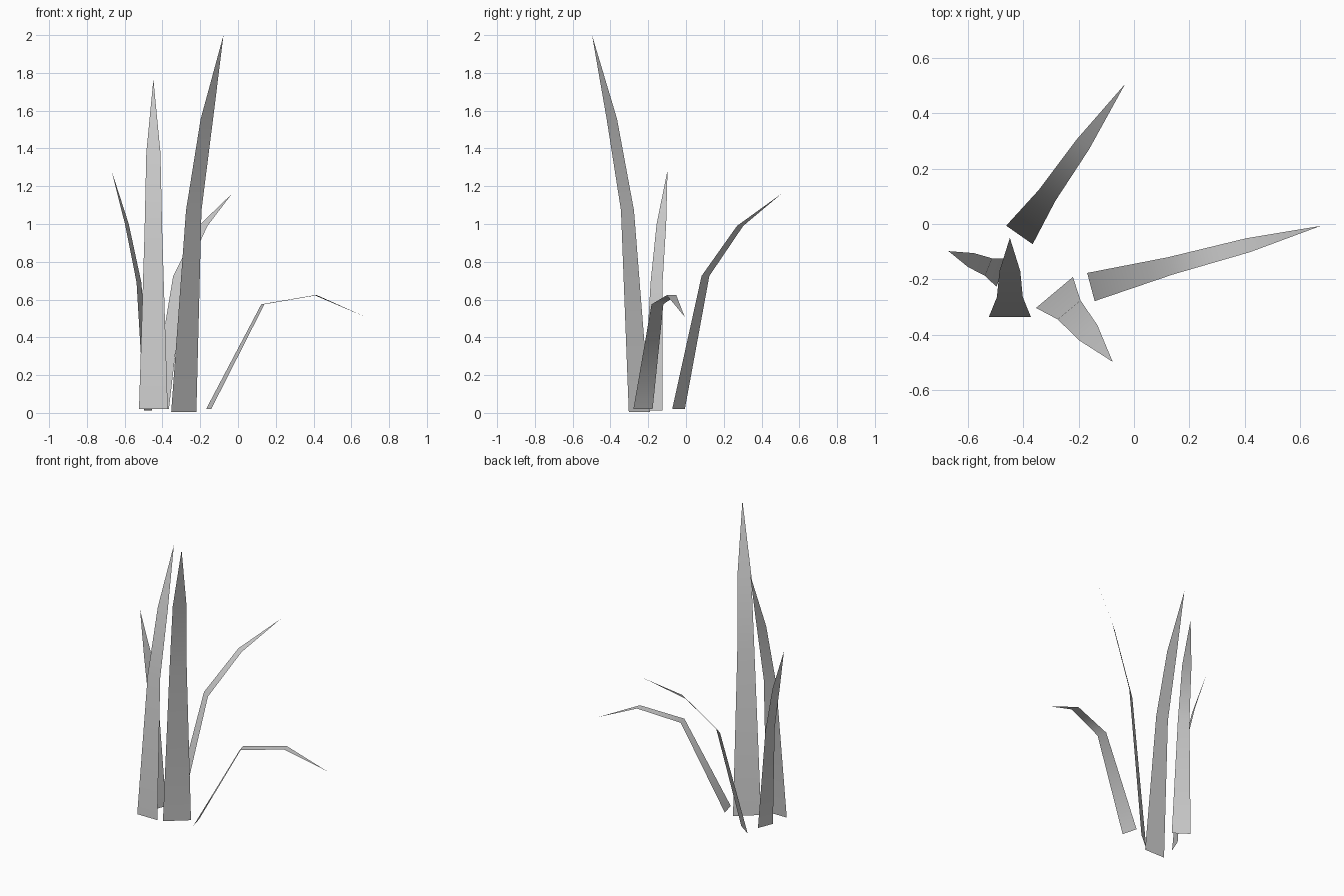
import bpy
import bmesh
from math import cos, sin, radians
from mathutils import Vector

cube = bpy.data.objects.get("Cube")
if cube:
    bpy.data.objects.remove(cube, do_unlink=True)

# Single flat colour for all blades
mat = bpy.data.materials.new("light grey")
mat.use_nodes = True
grey = (0.6, 0.6, 0.6, 1.0)
mat.diffuse_color = grey
mat.node_tree.nodes["Principled BSDF"].inputs["Base Color"].default_value = grey

# Half widths of the three cross-lines of a full-size blade; the tip is a point
HALF_WIDTHS = (0.087, 0.0535, 0.0428)

# Side profile (reach, height) of an upright full-size blade
UPRIGHT = ((0, 0), (0.082, 1.067), (0.19, 1.551), (0.327, 1.995))


def blade(name, root, heading, size, profile):
    """Flat tapering strip that bends outward along its heading."""
    forward = Vector((cos(radians(heading)), sin(radians(heading)), 0))
    side = Vector((-forward.y, forward.x, 0))
    spine = [Vector(root) + forward * r + Vector((0, 0, h)) for r, h in profile]
    bm = bmesh.new()
    rows = []
    for point, half in zip(spine, HALF_WIDTHS):
        rows.append([bm.verts.new(point + side * half * size * s) for s in (1, -1)])
    for (l0, r0), (l1, r1) in zip(rows, rows[1:]):
        bm.faces.new((l0, r0, r1, l1))
    bm.faces.new((*rows[-1], bm.verts.new(spine[-1])))
    for face in bm.faces:
        face.smooth = True
    mesh = bpy.data.meshes.new(name)
    bm.to_mesh(mesh)
    bm.free()
    mesh.materials.append(mat)
    bpy.context.collection.objects.link(bpy.data.objects.new(name, mesh))


def upright(size):
    return [(r * size, h * size) for r, h in UPRIGHT]


# Three upright blades of different sizes
blade("tall_blade", (-0.287, -0.247, 0.005), -50, 1.0, upright(1.0))
blade("middle_blade", (-0.448, -0.336, 0.02), 90, 0.875, upright(0.875))
blade("short_blade", (-0.476, -0.175, 0.012), 158.3, 0.637, upright(0.637))

# Two blades that bow outward
blade("arching_blade", (-0.4135, -0.0395, 0.02), 55, 0.67,
      ((0, 0), (0.174, 0.705), (0.398, 0.97), (0.665, 1.14)))
blade("drooping_blade", (-0.1555, -0.2275, 0.02), 14.9, 0.605,
      ((0, 0), (0.297, 0.555), (0.587, 0.603), (0.859, 0.488)))
